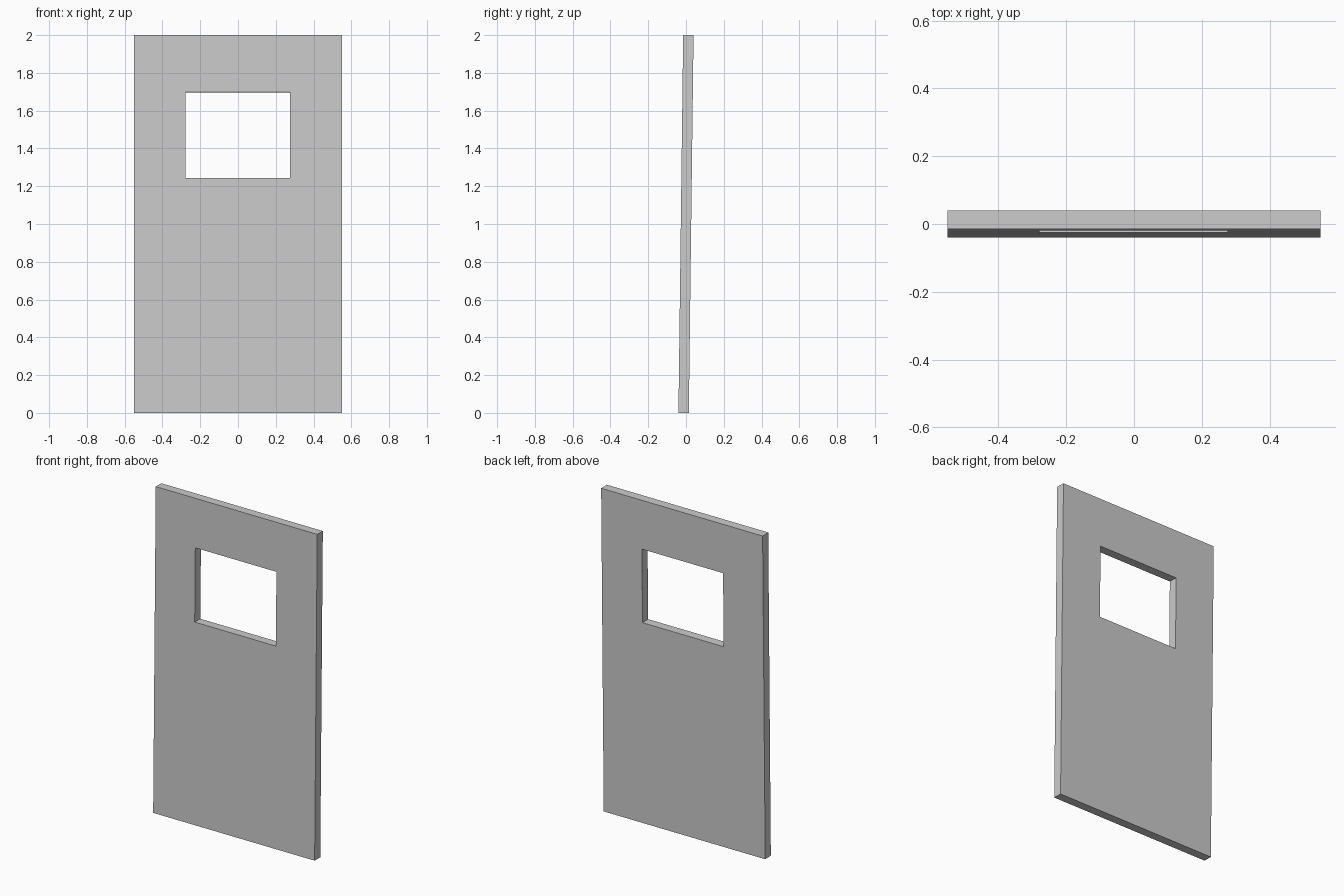
import bpy, bmesh
from mathutils import Matrix

if "Cube" in bpy.data.objects:
    bpy.data.objects.remove(bpy.data.objects["Cube"])

W, H, T = 1.10, 2.0, 0.055          # panel width, height, thickness
LEAN = 0.0125                       # slight backward lean in radians


def rect(bm, x0, x1, z0, z1, y):
    return [bm.verts.new((x, y, z)) for x, z in ((x0, z0), (x1, z0), (x1, z1), (x0, z1))]


bm = bmesh.new()

# Front face: a ring of quads between the outline and the window opening
outer = rect(bm, -W / 2, W / 2, -H / 2, H / 2, -T / 2)
inner = rect(bm, -0.278, 0.275, 0.242, 0.697, -T / 2)
ring = []
for i in range(4):
    j = (i + 1) % 4
    ring.append(bm.faces.new((outer[i], outer[j], inner[j], inner[i])))

# Thickness: extrude the ring to the back, which also makes the window reveal
back = bmesh.ops.extrude_face_region(bm, geom=ring, use_keep_orig=True)["geom"]
bmesh.ops.translate(bm, verts=[v for v in back if isinstance(v, bmesh.types.BMVert)], vec=(0, T, 0))
bmesh.ops.recalc_face_normals(bm, faces=bm.faces)

# Lean the panel back and stand it on the ground
bmesh.ops.transform(bm, verts=bm.verts, matrix=Matrix.Rotation(-LEAN, 4, 'X'))
bmesh.ops.translate(bm, verts=bm.verts, vec=(0, 0, -min(v.co.z for v in bm.verts)))

mesh = bpy.data.meshes.new("door_panel")
bm.to_mesh(mesh)
bm.free()
bpy.context.collection.objects.link(bpy.data.objects.new("door_panel", mesh))
